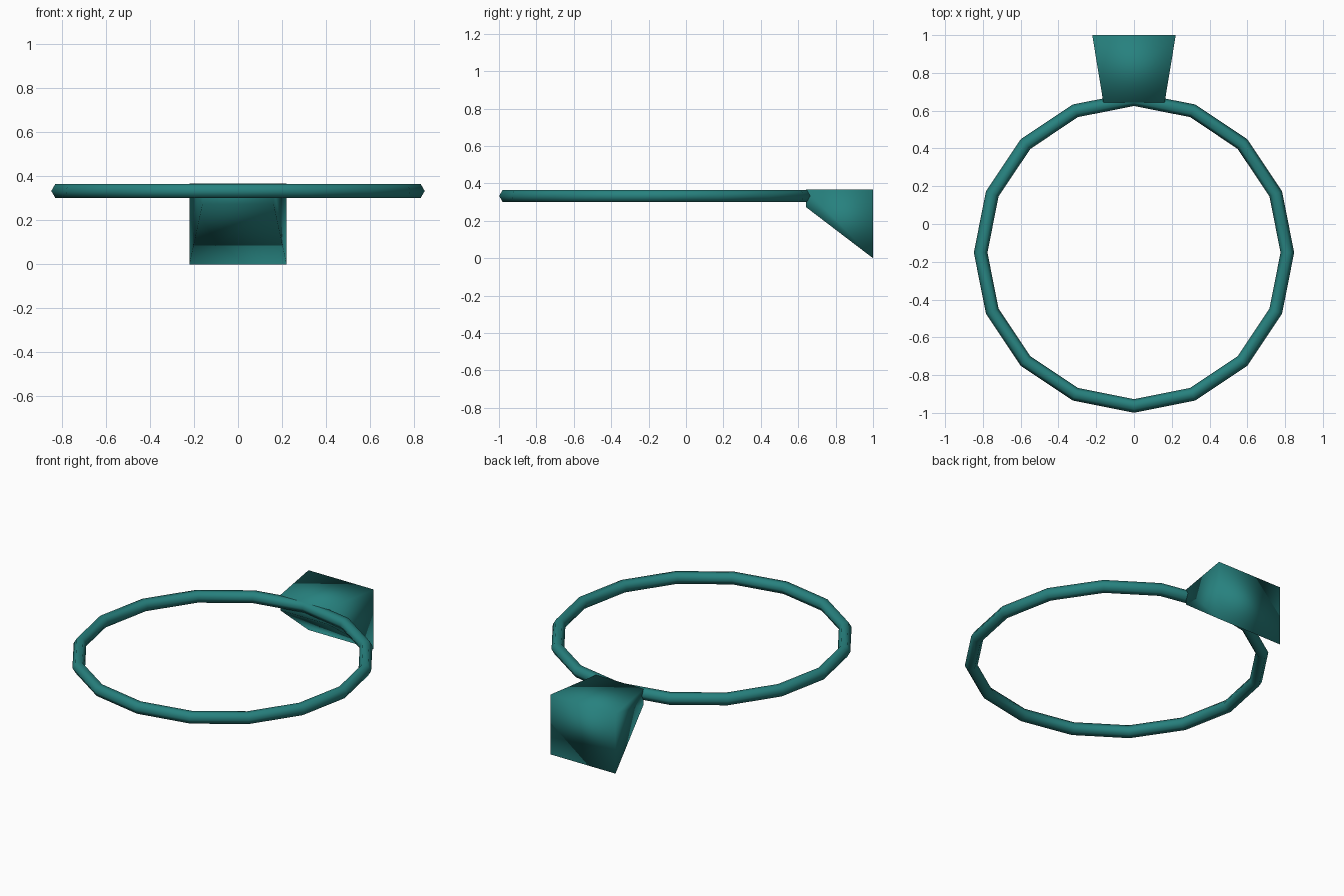
import bpy, bmesh, math

if "Cube" in bpy.data.objects:
    bpy.data.objects.remove(bpy.data.objects["Cube"])

teal = bpy.data.materials.new("teal")
teal.diffuse_color = (0.02, 0.22, 0.21, 1)
teal.use_nodes = True
teal.node_tree.nodes["Principled BSDF"].inputs["Base Color"].default_value = teal.diffuse_color


def smooth_teal(obj):
    obj.data.materials.append(teal)
    for p in obj.data.polygons:
        p.use_smooth = True


# Ring: 16 segments, six-sided tube
bpy.ops.mesh.primitive_torus_add(
    major_segments=16, minor_segments=6, major_radius=0.812,
    minor_radius=0.036, location=(0, -0.151, 0.333))
ring = bpy.context.object
ring.name = "ring"
smooth_teal(ring)

# Mounting bracket: cube tapered towards the ring, with a sloped underside
bm = bmesh.new()
bmesh.ops.create_cube(bm, size=2)
for v in bm.verts:
    front = v.co.y < 0
    low = v.co.z < 0
    v.co.x *= 0.162 if front else 0.221
    v.co.z = (0.273 if front else 0) if low else 0.367
    v.co.y = 0.642 if front else 1.0
mesh = bpy.data.meshes.new("mounting_bracket")
bm.to_mesh(mesh)
bm.free()
bracket = bpy.data.objects.new("mounting_bracket", mesh)
bpy.context.collection.objects.link(bracket)
smooth_teal(bracket)
